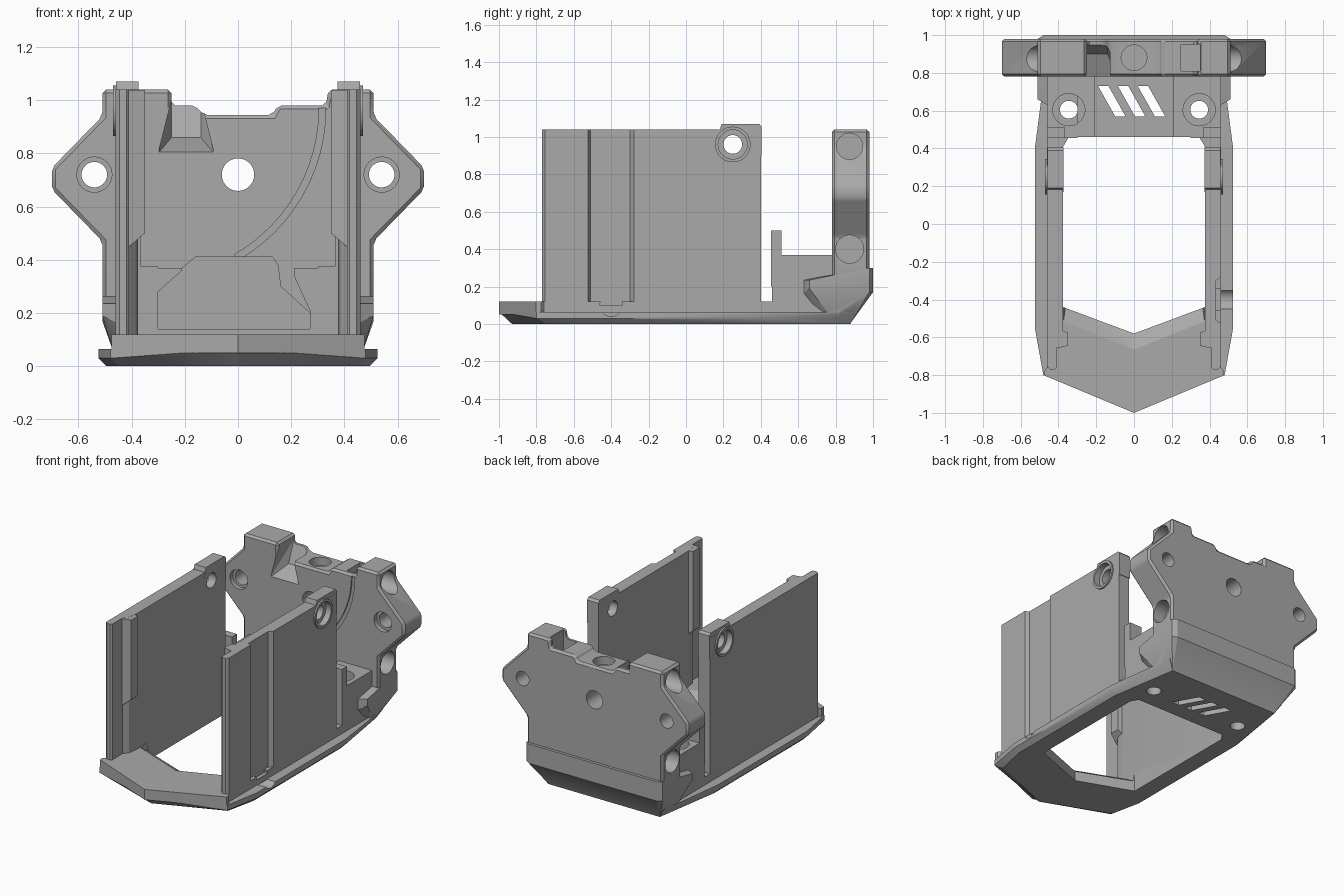
import bpy, bmesh, math
from mathutils import Matrix, Vector

old = bpy.data.objects.get("Cube")
if old:
    bpy.data.objects.remove(old, do_unlink=True)

COLOR = (0.40, 0.40, 0.40, 1)
grey = bpy.data.materials.new("plain grey")
grey.use_nodes = True
grey.diffuse_color = COLOR
grey.node_tree.nodes["Principled BSDF"].inputs["Base Color"].default_value = COLOR


def finish(name, bm):
    bmesh.ops.recalc_face_normals(bm, faces=bm.faces)
    mesh = bpy.data.meshes.new(name)
    bm.to_mesh(mesh)
    bm.free()
    mesh.materials.append(grey)
    ob = bpy.data.objects.new(name, mesh)
    bpy.context.collection.objects.link(ob)
    return ob


def hull(name, pts):
    bm = bmesh.new()
    for p in pts:
        bm.verts.new(p)
    bmesh.ops.convex_hull(bm, input=bm.verts)
    bmesh.ops.dissolve_limit(bm, angle_limit=0.01, verts=bm.verts, edges=bm.edges)
    return finish(name, bm)


def prism(name, outline, lo, hi, axis="z"):
    """Extrude a flat outline along an axis; outline is the other two axes in order."""
    place = {"x": lambda a, b, c: (c, a, b), "y": lambda a, b, c: (a, c, b),
             "z": lambda a, b, c: (a, b, c)}[axis]
    bm = bmesh.new()
    face = bm.faces.new([bm.verts.new(place(a, b, lo)) for a, b in outline])
    new = bmesh.ops.extrude_face_region(bm, geom=[face])["geom"]
    shift = Vector(place(0, 0, hi - lo))
    bmesh.ops.translate(bm, vec=shift, verts=[v for v in new if isinstance(v, bmesh.types.BMVert)])
    return finish(name, bm)


def box(name, x, y, z):
    return prism(name, [(x[0], y[0]), (x[1], y[0]), (x[1], y[1]), (x[0], y[1])], *z)


def rod(name, center, radius, length, axis):
    bm = bmesh.new()
    bmesh.ops.create_cone(bm, cap_ends=True, segments=40, radius1=radius, radius2=radius, depth=length)
    turn = {"x": Matrix.Rotation(math.pi / 2, 4, "Y"), "y": Matrix.Rotation(math.pi / 2, 4, "X"),
            "z": Matrix.Identity(4)}[axis]
    bmesh.ops.transform(bm, matrix=Matrix.Translation(center) @ turn, verts=bm.verts)
    return finish(name, bm)


def bake(ob):
    graph = bpy.context.evaluated_depsgraph_get()
    mesh = bpy.data.meshes.new_from_object(ob.evaluated_get(graph))
    ob.modifiers.clear()
    ob.data = mesh


def combine(ob, others, mode="DIFFERENCE"):
    for other in others:
        mod = ob.modifiers.new("bool", "BOOLEAN")
        mod.operation, mod.solver, mod.object = mode, "EXACT", other
        bake(ob)
        bpy.data.objects.remove(other, do_unlink=True)


def bevel(ob, width, segments=1):
    mod = ob.modifiers.new("bevel", "BEVEL")
    mod.width, mod.segments, mod.limit_method = width, segments, "ANGLE"
    bake(ob)


def both(pts):
    """Close a half outline by reflecting it across x = 0."""
    return pts + [(-x, *rest) for x, *rest in reversed(pts) if abs(x) > 0.001]


# Base tray with chamfered underside and pointed front
base = hull("base_tray", both([
    (0, -.93, 0), (.45, -.75, 0), (.495, -.54, 0), (.495, .4, 0), (.42, .88, 0),
    (0, -1, .065), (.48, -.8, .03), (.48, -.8, .065), (.525, -.55, .03), (.525, -.55, .065),
    (.525, .4, .03), (.525, .4, .065), (.46, .8, .03), (.46, .9, .065)]))
deck = prism("deck", both([(0, -1), (.475, -.802), (.475, -.775), (.46, -.76), (.46, .8)]), .05, .12)
tail = hull("tail", both([
    (.40, .7, .005), (.42, .88, .005), (.46, .78, .03), (.46, .63, .165), (.51, .66, .19),
    (.46, .63, .235), (.51, .66, .235), (.51, .98, .17), (.48, 1, .17),
    (.48, 1, .30), (.51, .98, .30), (.51, .92, .235)]))
floor = prism("floor", both([(.46, .46), (.46, .85)]), .05, .14)
combine(base, [deck, tail, floor], "UNION")
# Tall opening with a sloped front lip
combine(base, [
    prism("cut", both([(0, -.58), (.375, -.44), (.375, .41), (.345, .46)]), -.1, .5),
    hull("cut", both([(0, -.56, .055), (.36, -.42, .055), (0, -.68, .13), (.375, -.53, .13),
                      (.375, -.4, .13)])),
])

# Rear mounting blocks flanking the air passage
for s, name in ((1, "left"), (-1, "right")):
    inner = .27 if s > 0 else .30
    block = prism("block", [(s * x, z) for x, z in (
        (.46, .06), (inner, .06), (inner, .21 if s > 0 else .28), (.21, .34), (.21, .37), (.46, .37))],
        .46, .80, "y")
    bracket = prism("bracket", [(s * x, z) for x, z in (
        (.46, .2), (.46, .5), (.36, .5), (.30, .45), (.30, .2))], .455, .51, "y")
    combine(base, [block, bracket], "UNION")
    combine(base, [rod("cut", (s * .345, .605, .2), .047, .6, "z"),
                   rod("cut", (s * .345, .605, .39), .085, .22, "z"),
                   box("cut", (min(s * .29, s * .365), max(s * .29, s * .365)), (.44, .53), (.375, .6))])

# Plain diagonal vent slots through the floor
for i in (-1, 0, 1):
    x = i * .105
    combine(base, [prism("cut", [(x - .085, .73), (x - .03, .73), (x + .06, .57), (x + .005, .57)],
                         -.1, .2)])

# Side walls
for s, name in ((1, "left"), (-1, "right")):
    wall = prism(name + "_wall", [(s * x, y) for x, y in (
        (.445, -.77), (.42, -.77), (.41, -.76), (.41, -.65), (.385, -.62), (.375, -.56), (.375, .40),
        (.46, .40), (.46, -.755))], .06, 1.04)
    lug = prism("lug", [(.17, 1.0), (.19, 1.07), (.39, 1.07), (.404, 1.055), (.404, .9), (.17, .9)],
                min(s * .374, s * .459), max(s * .374, s * .459), "x")
    rail = hull("rail", [(s * x, y, z) for x, y, z in (
        (.35, -.645, .5), (.35, -.575, .5), (.42, -.66, .44), (.42, -.55, .44),
        (.35, -.645, 1.039), (.35, -.575, 1.039), (.42, -.66, 1.039), (.42, -.55, 1.039))])
    combine(wall, [lug, rail], "UNION")
    combine(wall, [rod("cut", (s * .42, .25, .96), .05, .4, "x"),
                   rod("cut", (s * .46, .25, .96), .085, .06, "x")])
    # Raised collar in the screw recess
    collar = rod(name + "_screw_collar", (s * .445, .25, .96), .095, .05, "x")
    combine(collar, [rod("cut", (s * .445, .25, .96), .078, .3, "x")])
    # Cable groove on one outer face
    if s > 0:
        combine(wall, [prism("cut", [(.47, -.53), (.435, -.51), (.435, -.30), (.47, -.27)], .1, 1.2)])
        combine(base, [rod("cut", (.48, -.4, .10), .06, .1, "x")])

# Rear plate with angled ears
plate = prism("rear_plate", [
    (-.46, .17), (.46, .17), (.51, .22), (.51, .47), (.70, .665), (.70, .745), (.51, .94),
    (.51, 1.04), (.34, 1.04), (.33, .98), (.15, .98), (.13, .945), (-.13, .945), (-.16, .98),
    (-.25, .98), (-.25, 1.04), (-.51, 1.04), (-.51, .94), (-.70, .745), (-.70, .665), (-.51, .47),
    (-.51, .22)], .78, .98, "y")
bevel(plate, .014)
cuts = [rod("cut", (0, .88, .72), .061, .5, "y"), rod("cut", (0, .88, .95), .068, .12, "z")]
for s in (1, -1):
    cuts += [rod("cut", (s * .54, .88, .72), .048, .5, "y"), rod("cut", (s * .54, .78, .72), .066, .06, "y"),
             rod("cut", (s * .52, .875, .95), .07, .2, "x"), rod("cut", (s * .52, .875, .40), .075, .2, "x")]
# Sloped pocket, hose inlet and air passage in the front face
cuts += [hull("cut", [(x, y, z) for x, y, z in (
    (-.30, .77, .80), (-.09, .77, .80), (-.25, .77, .86), (-.14, .77, .86), (-.25, .77, 1.0),
    (-.14, .77, 1.0), (-.25, .955, 1.0), (-.14, .955, 1.0), (-.25, .90, .86), (-.14, .90, .86))]),
    box("cut", (.25, .35), (.81, .95), (.80, 1.1)),
    prism("cut", [(-.30, .14), (.27, .14), (.27, .20), (.16, .30), (.15, .38), (.13, .41),
                  (-.16, .41), (-.22, .36), (-.30, .28)], .70, .88, "y")]
# Curved hose seam
arc = [(-.33 + r * math.cos(a), .97 + .66 * math.sin(a) * r / .66)
       for r, steps in ((.635, range(13)), (.66, range(12, -1, -1)))
       for a in (-math.radians(5 * i) for i in steps)]
cuts.append(prism("cut", arc, .77, .79, "y"))
combine(plate, cuts)
# Clear the air passage through the tray tail
combine(base, [prism("cut", [(-.30, .14), (.27, .14), (.27, .21), (.21, .34), (.21, .5), (-.21, .5),
                             (-.21, .36), (-.30, .28)], .455, .88, "y")])

# Shade curved holes smoothly, keep edges crisp
bpy.ops.object.select_all(action="DESELECT")
parts = [o for o in bpy.context.collection.objects if o.type == "MESH" and o.data.materials[:1] == [grey]]
for ob in parts:
    ob.select_set(True)
bpy.context.view_layer.objects.active = plate
bpy.ops.object.shade_smooth_by_angle(angle=math.radians(25))
